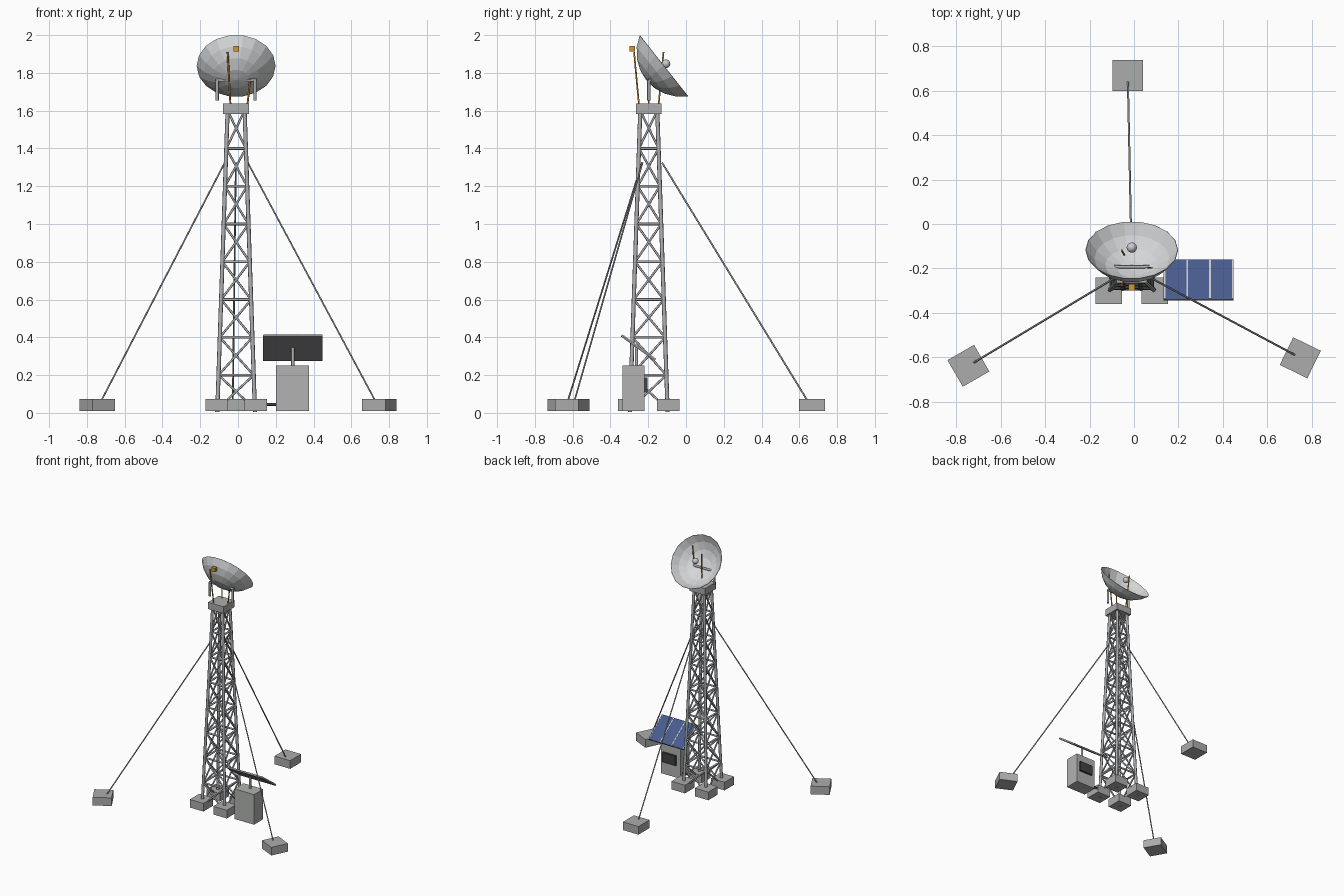
import bpy, bmesh, math
from mathutils import Vector, Matrix

cube = bpy.data.objects.get("Cube")
if cube:
    bpy.data.objects.remove(cube, do_unlink=True)


def material(name, r, g, b):
    m = bpy.data.materials.new(name)
    m.use_nodes = True
    m.diffuse_color = (r, g, b, 1)
    m.node_tree.nodes["Principled BSDF"].inputs["Base Color"].default_value = (r, g, b, 1)
    return m


concrete = material("concrete", .41, .415, .41)
steel = material("galvanised steel", .42, .43, .45)
paint = material("cabinet paint", .44, .45, .44)
white = material("dish white", .66, .67, .68)
orange = material("feed orange", .64, .31, .035)
blue = material("solar blue", .065, .105, .27)
frame = material("panel frame", .25, .25, .26)
dark = material("dark screen", .055, .055, .06)
light = material("cell strip", .58, .59, .61)

CX, CY = -.010, -.197          # tower axis


def finish(name, bm, mat):
    mesh = bpy.data.meshes.new(name)
    bm.to_mesh(mesh)
    bm.free()
    mesh.materials.append(mat)
    ob = bpy.data.objects.new(name, mesh)
    bpy.context.collection.objects.link(ob)
    return ob


def add_tube(bm, a, b, r, sides):
    a, b = Vector(a), Vector(b)
    d = b - a
    mat = Matrix.Translation((a + b) / 2) @ d.to_track_quat('Z', 'Y').to_matrix().to_4x4()
    bmesh.ops.create_cone(bm, cap_ends=True, segments=sides, radius1=r, radius2=r,
                          depth=d.length, matrix=mat)


def tubes(name, pairs, r, mat, sides=8):
    bm = bmesh.new()
    for a, b in pairs:
        add_tube(bm, a, b, r, sides)
    ob = finish(name, bm, mat)
    for p in ob.data.polygons:
        p.use_smooth = len(p.vertices) == 4
    ob.data.set_sharp_from_angle(angle=math.radians(65))
    return ob


def box(name, centre, size, mat, rot=None):
    bm = bmesh.new()
    m = Matrix.Translation(centre) @ (rot or Matrix()) @ Matrix.Diagonal((*size, 1))
    bmesh.ops.create_cube(bm, size=1, matrix=m)
    return finish(name, bm, mat)


# Lattice tower
CORNERS = [(-1, -1), (1, -1), (1, 1), (-1, 1)]
BAY, BAYS = .2, 8


def leg_point(i, z):
    h = .1 - .055 * z / 1.6
    sx, sy = CORNERS[i % 4]
    return CX + sx * h, CY + sy * h, z


tubes("tower_legs", [(leg_point(i, .005), leg_point(i, 1.6)) for i in range(4)], .011, steel)
rails, braces = [], []
for k in range(BAYS):
    lo, hi = k * BAY, (k + 1) * BAY
    for i in range(4):
        if k:
            rails.append((leg_point(i, lo), leg_point(i + 1, lo)))
        start = max(lo, .02)
        braces.append((leg_point(i, start), leg_point(i + 1, hi)))
        braces.append((leg_point(i + 1, start), leg_point(i, hi)))
tubes("tower_rails", rails, .007, steel)
tubes("tower_braces", braces, .006, steel)
for i, (sx, sy) in enumerate(CORNERS):
    box(f"footing_{i + 1}", (CX + sx * .103, CY + sy * .103, .042), (.119, .119, .065), concrete)
box("top_platform", (CX, CY, 1.61), (.137, .137, .054), concrete)

# Guy cables and their anchor blocks
ANCHORS = [(-.745, -.638, 30), (.748, -.602, -26), (-.028, .668, 0)]
guys = []
for i, (x, y, turn) in enumerate(ANCHORS):
    box(f"guy_anchor_{i + 1}", (x, y, .042), (.138, .138, .065), concrete,
        Matrix.Rotation(math.radians(turn), 4, 'Z'))
    out = Vector((x - CX, y - CY, 0)).normalized()
    top = Vector((CX, CY, 1.325)) + out * .07
    end = Vector((x, y, .07)) - out * .028
    guys.append((top, end))
tubes("guy_cables", guys, .0045, steel)

# Dish: a faceted spherical cap tilted up toward the back
CURVE, HALF_ANGLE, RINGS, SIDES = .242, math.radians(59.7), 4, 18
bm = bmesh.new()
tip = bm.verts.new((0, 0, -CURVE))
prev = None
for j in range(1, RINGS + 1):
    a = HALF_ANGLE * j / RINGS
    r, z = CURVE * math.sin(a), -CURVE * math.cos(a)
    ring = [bm.verts.new((r * math.cos(t), r * math.sin(t), z))
            for t in (math.tau * k / SIDES for k in range(SIDES))]
    for k in range(SIDES):
        n = (k + 1) % SIDES
        bm.faces.new((prev[k], prev[n], ring[n], ring[k]) if prev else (tip, ring[n], ring[k]))
    prev = ring
bmesh.ops.recalc_face_normals(bm, faces=bm.faces[:])
tilt = Matrix.Rotation(math.radians(-51.7), 4, 'X')
bm.transform(Matrix.Translation((CX, -.022, 1.913)) @ tilt)
dish = finish("dish", bm, white)
shell = dish.modifiers.new("thickness", 'SOLIDIFY')
shell.thickness = .003

# Feed ball, feed box and the three feed rods
bm = bmesh.new()
bmesh.ops.create_uvsphere(bm, u_segments=16, v_segments=10, radius=.023,
                          matrix=Matrix.Translation((CX, -.106, 1.848)))
ball = finish("feed_ball", bm, light)
for p in ball.data.polygons:
    p.use_smooth = True
box("feed_box", (CX, -.285, 1.927), (.03, .03, .03), orange)
rods = []
for t in (0, math.tau / 3, -math.tau / 3):
    c, s = math.cos(t), math.sin(t)
    rods.append(((CX + .06 * c, CY + .06 * s, 1.63), (CX + .09 * c, CY + .09 * s, 1.91)))
tubes("feed_rods", rods, .005, orange, 6)

# Yoke that carries the dish
yoke = [((CX + s * .1, CY, 1.653), (CX + s * .1, CY, 1.76)) for s in (-1, 1)]
tubes("yoke_posts", yoke, .009, steel)
tubes("yoke_bar", [((CX - .108, CY + .004, 1.76), (CX + .108, CY + .004, 1.76))], .008, steel)

# Equipment cabinet with rear screen and cable
box("cabinet", (.289, -.277, .13), (.174, .116, .24), paint)
box("screen", (.295, -.212, .148), (.115, .018, .078), dark)
tubes("cabinet_cable", [((.1, -.25, .045), (.21, -.25, .045))], .008, dark)

# Solar panel on its post
tubes("panel_post", [((.29, -.262, .245), (.29, -.262, .345))], .009, steel)
slope = Matrix.Rotation(math.radians(-36), 4, 'X')
mid = Vector((.291, -.253, .344))


def on_panel(name, x, y, z, size, mat):
    return box(name, mid + slope @ Vector((x, y, z)), size, mat, slope)


on_panel("panel_frame", 0, 0, 0, (.315, .22, .01), frame)
for i in (-1, 0, 1):
    on_panel(f"solar_cell_{i + 2}", i * .102, 0, .006, (.098, .218, .004), blue)
for i in range(4):
    on_panel(f"cell_strip_{i + 1}", (i - 1.5) * .102, 0, .007, (.007, .218, .004), light)
